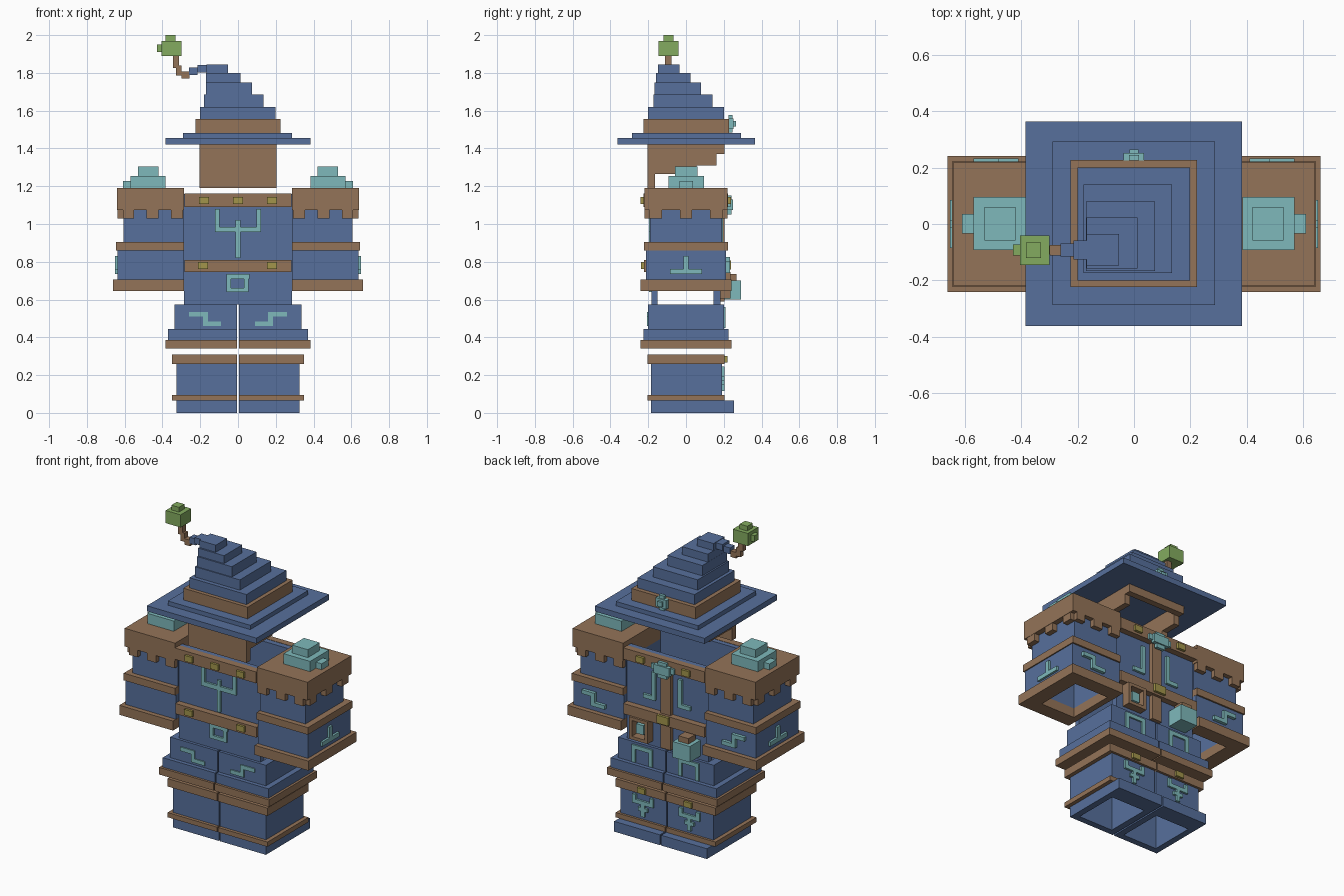
import bpy, bmesh


def make_mat(name, rgb):
    m = bpy.data.materials.new(name)
    m.diffuse_color = (*rgb, 1)
    return m


BLUE = make_mat("cloth_blue", (0.095, 0.162, 0.332))
BROWN = make_mat("leather_brown", (0.296, 0.174, 0.098))
TEAL = make_mat("rune_teal", (0.209, 0.485, 0.497))
GREEN = make_mat("charm_green", (0.23, 0.41, 0.115))
GOLD = make_mat("stud_gold", (0.36, 0.30, 0.07))


def add_box(bm, b):
    x0, x1, y0, y1, z0, z1 = b
    lo, hi = [[bm.verts.new((x, y, z)) for x, y in
               ((x0, y0), (x1, y0), (x1, y1), (x0, y1))] for z in (z0, z1)]
    bm.faces.new(lo[::-1])
    bm.faces.new(hi)
    for i in range(4):
        j = (i + 1) % 4
        bm.faces.new((lo[i], lo[j], hi[j], hi[i]))


def add_tube(bm, b, inner):
    """Rectangular sleeve: outer box b with an (x0, x1, y0, y1) hole through z."""
    def ring(r, z):
        return [bm.verts.new((x, y, z)) for x, y in
                ((r[0], r[2]), (r[1], r[2]), (r[1], r[3]), (r[0], r[3]))]
    ol, oh, il, ih = ring(b, b[4]), ring(b, b[5]), ring(inner, b[4]), ring(inner, b[5])
    for i in range(4):
        j = (i + 1) % 4
        for q in ((ol[i], ol[j], oh[j], oh[i]), (il[j], il[i], ih[i], ih[j]),
                  (oh[i], oh[j], ih[j], ih[i]), (ol[j], ol[i], il[i], il[j])):
            bm.faces.new(q)


def part(name, mat, boxes=(), tubes=(), mirror=False):
    """One object per part; mirror=True also makes the -x twin."""
    for side in ((1, -1) if mirror else (1,)):
        bm = bmesh.new()
        for b in boxes:
            add_box(bm, b)
        for b, hole in tubes:
            add_tube(bm, b, hole)
        if side < 0:
            for v in bm.verts:
                v.co.x *= -1
        bmesh.ops.recalc_face_normals(bm, faces=bm.faces)
        label = name if not mirror else ("right_" if side > 0 else "left_") + name
        me = bpy.data.meshes.new(label)
        bm.to_mesh(me)
        bm.free()
        me.materials.append(mat)
        bpy.context.collection.objects.link(bpy.data.objects.new(label, me))


def plates(rects, y0, y1):
    """Rune strokes (x0, x1, z0, z1) laid on a front or back face."""
    return [(a, b, y0, y1, c, d) for a, b, c, d in rects]


# Boots
leg_hole = (0.045, 0.285, -0.145, 0.145)
part("boot_sole", BLUE, tubes=[((0.005, 0.325, -0.185, 0.255, 0, 0.065), leg_hole)], mirror=True)
part("boot_shaft", BLUE, tubes=[((0.005, 0.325, -0.185, 0.19, 0.065, 0.305), leg_hole)], mirror=True)
part("boot_bands", BROWN, tubes=[
    ((0.004, 0.35, -0.205, 0.205, 0.065, 0.095), (0.03, 0.3, -0.16, 0.16)),
    ((0.004, 0.35, -0.205, 0.205, 0.26, 0.31), (0.03, 0.3, -0.16, 0.16))], mirror=True)
part("boot_stud", GOLD, [(0.135, 0.19, 0.205, 0.22, 0.268, 0.302)], mirror=True)
part("boot_rune", TEAL, plates([(0.15, 0.175, 0.115, 0.21), (0.09, 0.235, 0.19, 0.215),
                                (0.09, 0.115, 0.215, 0.245), (0.21, 0.235, 0.215, 0.245),
                                (0.13, 0.195, 0.15, 0.172)], 0.185, 0.203), mirror=True)

# Leggings
part("legging_hem", BROWN, tubes=[((0.004, 0.385, -0.24, 0.24, 0.34, 0.385), leg_hole)], mirror=True)
part("legging", BLUE, tubes=[((0.004, 0.37, -0.225, 0.225, 0.385, 0.445), leg_hole),
                             ((0.005, 0.335, -0.2, 0.2, 0.445, 0.575), leg_hole)], mirror=True)
part("legging_back_rune", TEAL, plates([(0.16, 0.26, 0.51, 0.535), (0.16, 0.185, 0.485, 0.51),
                                        (0.09, 0.185, 0.46, 0.485)], -0.207, -0.195), mirror=True)
part("legging_front_rune", TEAL, plates([(0.09, 0.235, 0.535, 0.56), (0.09, 0.115, 0.45, 0.535),
                                         (0.21, 0.235, 0.45, 0.535)], 0.195, 0.21), mirror=True)

# Torso: front and back plates, open at the sides
part("torso_back", BLUE, [(-0.285, 0.285, -0.182, -0.15, 0.575, 1.16)])
part("torso_front", BLUE, [(-0.285, 0.285, 0.145, 0.182, 0.575, 1.16)])
part("collar", BROWN, [(-0.284, 0.284, -0.225, -0.18, 1.09, 1.162),
                       (-0.284, 0.284, 0.18, 0.222, 1.09, 1.162)])
part("belt", BROWN, [(-0.284, 0.284, -0.222, -0.18, 0.745, 0.81),
                     (-0.284, 0.284, 0.18, 0.222, 0.745, 0.81)])
part("front_strap", BROWN, [(-0.035, 0.035, 0.18, 0.205, 0.59, 1.09)])
part("collar_studs", GOLD, [(x - 0.027, x + 0.027, -0.24, -0.22, 1.105, 1.142) for x in (-0.18, 0, 0.18)]
     + [(x - 0.027, x + 0.027, 0.22, 0.238, 1.105, 1.142) for x in (-0.16, 0.16)])
part("belt_studs", GOLD, [(x - 0.027, x + 0.027, -0.237, -0.22, 0.762, 0.798) for x in (-0.185, 0.18)])
part("belt_buckle", GOLD, [(-0.04, 0.04, 0.22, 0.238, 0.758, 0.808)])
part("collar_gem", TEAL, [(-0.055, 0.055, 0.22, 0.248, 1.075, 1.13), (-0.03, 0.03, 0.22, 0.24, 1.05, 1.15),
                          (-0.08, 0.08, 0.22, 0.235, 1.09, 1.125)])
part("back_rune", TEAL, plates([(-0.012, 0.012, 0.82, 1.02), (-0.122, 0.122, 0.957, 0.985),
                                (-0.122, -0.097, 0.985, 1.08), (0.097, 0.122, 0.985, 1.08)], -0.195, -0.18))
part("back_ring_rune", TEAL, plates([(-0.062, 0.062, 0.71, 0.735), (-0.062, 0.055, 0.64, 0.662),
                                     (-0.062, -0.038, 0.662, 0.71), (0.032, 0.055, 0.662, 0.71)],
                                    -0.195, -0.18))
part("chest_rune", TEAL, plates([(0.08, 0.105, 0.87, 1.05), (0.105, 0.165, 0.87, 0.895)],
                                0.18, 0.197), mirror=True)

# Items hanging from the belt
part("pendant_frame", BROWN, plates([(0.105, 0.235, 0.725, 0.745), (0.105, 0.235, 0.605, 0.625),
                                     (0.105, 0.125, 0.625, 0.725), (0.215, 0.235, 0.625, 0.725)],
                                    0.18, 0.235))
part("pendant_core", TEAL, [(0.145, 0.195, 0.18, 0.22, 0.645, 0.705)])
part("flask", TEAL, [(-0.23, -0.11, 0.18, 0.29, 0.6, 0.7)])
part("flask_stopper", BROWN, [(-0.205, -0.135, 0.2, 0.268, 0.7, 0.735)])

# Sleeves
arm_hole = (0.325, 0.565, -0.15, 0.15)
part("sleeve", BLUE, tubes=[((0.287, 0.605, -0.19, 0.19, 0.9, 1.1), arm_hole),
                            ((0.287, 0.638, -0.212, 0.212, 0.705, 0.862), arm_hole)], mirror=True)
part("sleeve_bands", BROWN, tubes=[((0.286, 0.645, -0.222, 0.222, 0.86, 0.905), arm_hole),
                                   ((0.286, 0.662, -0.242, 0.242, 0.645, 0.705), arm_hole)], mirror=True)
teeth = []
for a, b in ((0.29, 0.355), (0.42, 0.485), (0.55, 0.61)):
    teeth += [(a, b, -0.22, -0.19, 1.03, 1.075), (a, b, 0.19, 0.22, 1.03, 1.075)]
for y in (-0.16, 0, 0.16):
    teeth.append((0.605, 0.638, y - 0.033, y + 0.033, 1.03, 1.075))
part("shoulder_cap", BROWN, [(0.286, 0.64, -0.22, 0.22, 1.075, 1.19)] + teeth, mirror=True)
part("shoulder_crystal", TEAL, [(0.385, 0.57, -0.093, 0.095, 1.19, 1.255),
                                (0.42, 0.53, -0.058, 0.06, 1.255, 1.305),
                                (0.57, 0.61, -0.034, 0.036, 1.19, 1.228)], mirror=True)
part("sleeve_side_rune", TEAL, [(0.635, 0.652, -0.085, 0.085, 0.735, 0.762),
                                (0.635, 0.652, -0.014, 0.014, 0.762, 0.83)], mirror=True)
part("sleeve_front_rune", TEAL, plates([(0.48, 0.57, 0.8, 0.825), (0.48, 0.505, 0.765, 0.8),
                                        (0.41, 0.505, 0.74, 0.765)], 0.21, 0.232), mirror=True)

# Hair under the hat: long behind, shorter on the sides, fringe in front
part("hair_back", BROWN, [(-0.205, 0.203, -0.205, -0.165, 1.19, 1.42)])
part("hair_side", BROWN, [(0.165, 0.203, -0.165, 0.055, 1.265, 1.42),
                          (0.165, 0.203, 0.055, 0.162, 1.31, 1.42)], mirror=True)
part("hair_fringe", BROWN, [(-0.203, 0.203, 0.162, 0.203, 1.37, 1.42)])

# Hat
part("hat_brim", BLUE, [(-0.385, 0.383, -0.362, 0.364, 1.42, 1.455),
                        (-0.29, 0.287, -0.287, 0.292, 1.455, 1.482)])
part("hat_band", BROWN, [(-0.226, 0.224, -0.224, 0.227, 1.482, 1.556)])
part("hat_crown", BLUE, [(-0.2, 0.199, -0.2, 0.2, 1.556, 1.62),
                         (-0.18, 0.134, -0.173, 0.14, 1.62, 1.685),
                         (-0.17, 0.074, -0.167, 0.08, 1.685, 1.75),
                         (-0.169, 0.013, -0.158, 0.023, 1.75, 1.8),
                         (-0.168, -0.053, -0.147, -0.035, 1.8, 1.845)])
part("hat_gem", TEAL, [(-0.038, 0.036, 0.225, 0.252, 1.502, 1.558), (-0.018, 0.018, 0.225, 0.245, 1.485, 1.578),
                       (-0.016, 0.016, 0.252, 0.265, 1.515, 1.545)])
part("hat_tip", BLUE, [(-0.215, -0.168, -0.126, -0.058, 1.803, 1.842),
                       (-0.26, -0.215, -0.115, -0.07, 1.788, 1.828)])
part("charm_cord", BROWN, [(-0.298, -0.258, -0.112, -0.075, 1.77, 1.808),
                           (-0.328, -0.298, -0.108, -0.077, 1.785, 1.84),
                           (-0.345, -0.312, -0.11, -0.076, 1.825, 1.89)])
part("charm", GREEN, [(-0.405, -0.3, -0.145, -0.04, 1.89, 1.97),
                      (-0.383, -0.33, -0.12, -0.066, 1.97, 2.0),
                      (-0.43, -0.405, -0.112, -0.072, 1.91, 1.95)])
